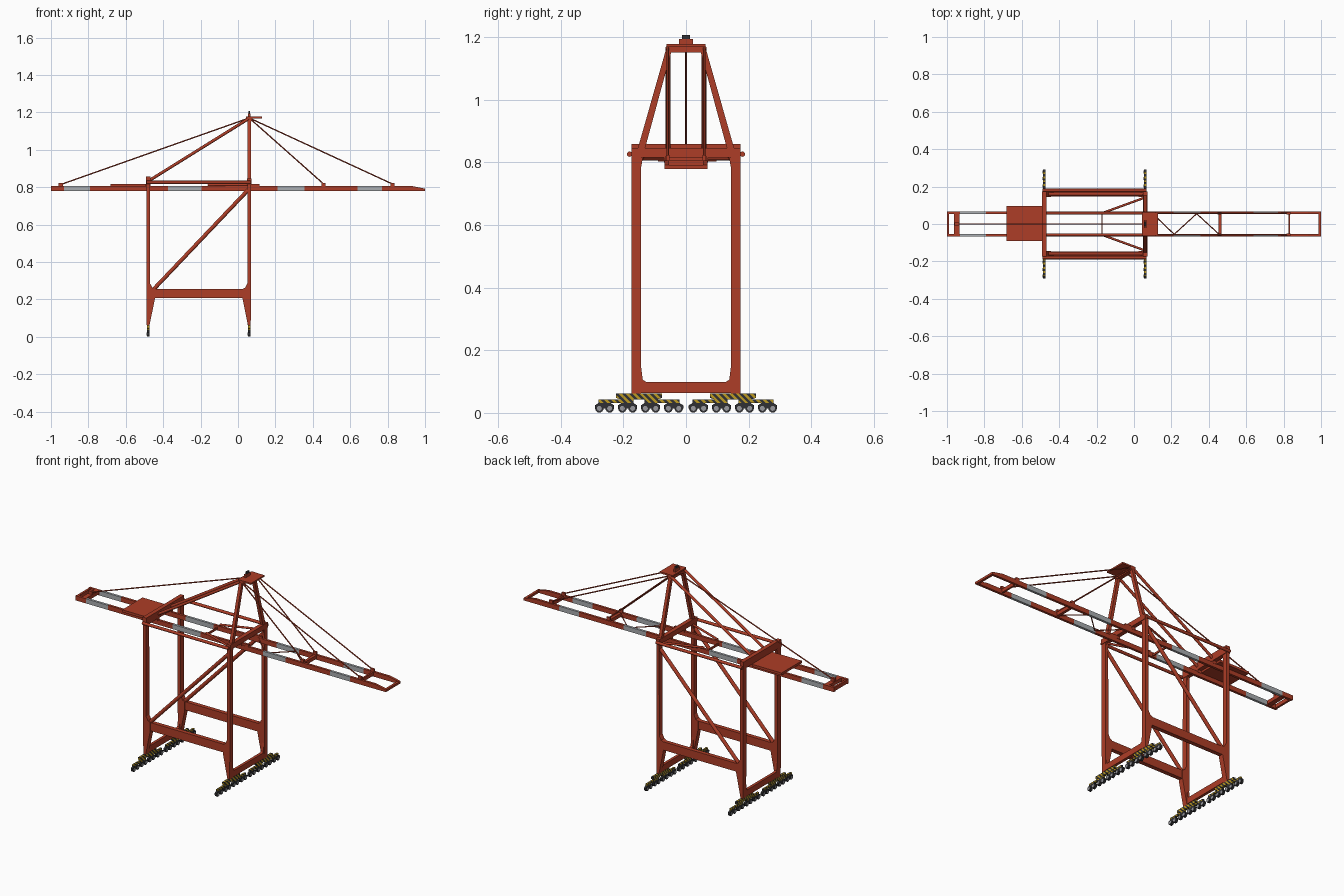
import bpy, bmesh, math
from mathutils import Vector, Matrix

if "Cube" in bpy.data.objects:
    bpy.data.objects.remove(bpy.data.objects["Cube"])


def material(name, rgb):
    m = bpy.data.materials.new(name)
    m.diffuse_color = (*rgb, 1)
    m.use_nodes = True
    m.node_tree.nodes["Principled BSDF"].inputs["Base Color"].default_value = m.diffuse_color
    return m


RED = material("rust_red_paint", (0.42, 0.047, 0.02))
GREY = material("light_grey_paint", (0.40, 0.42, 0.44))
YELLOW = material("warning_yellow", (0.52, 0.33, 0.015))
DARK = material("dark_steel", (0.03, 0.03, 0.033))
STEEL = material("wheel_steel", (0.33, 0.33, 0.35))


def finish(name, bm, *mats):
    bmesh.ops.recalc_face_normals(bm, faces=bm.faces)
    me = bpy.data.meshes.new(name)
    bm.to_mesh(me)
    bm.free()
    for m in mats:
        me.materials.append(m)
    ob = bpy.data.objects.new(name, me)
    bpy.context.collection.objects.link(ob)
    return ob


def add_box(bm, lo, hi):
    lo, hi = Vector(lo), Vector(hi)
    mat = Matrix.Translation((lo + hi) / 2) @ Matrix.Diagonal((*(hi - lo), 1))
    bmesh.ops.create_cube(bm, size=1, matrix=mat)


def box(name, lo, hi, mat=RED):
    bm = bmesh.new()
    add_box(bm, lo, hi)
    return finish(name, bm, mat)


def add_prism(bm, pts, axis, a, b):
    # extrude a profile (x,z) along y, or (y,z) along x
    def pos(p, t):
        return (p[0], t, p[1]) if axis == "y" else (t, p[0], p[1])
    va = [bm.verts.new(pos(p, a)) for p in pts]
    vb = [bm.verts.new(pos(p, b)) for p in pts]
    bm.faces.new(va)
    bm.faces.new(vb[::-1])
    for i in range(len(pts)):
        j = (i + 1) % len(pts)
        bm.faces.new((va[i], vb[i], vb[j], va[j]))


def prism(name, pts, axis, a, b, mat=RED):
    bm = bmesh.new()
    add_prism(bm, pts, axis, a, b)
    return finish(name, bm, mat)


def tube(name, p, q, r, mat=RED, sides=12):
    p, q = Vector(p), Vector(q)
    d = q - p
    bm = bmesh.new()
    m = Matrix.Translation((p + q) / 2) @ d.to_track_quat("Z", "Y").to_matrix().to_4x4()
    if sides == 4:
        m = m @ Matrix.Rotation(math.pi / 4, 4, "Z")
    bmesh.ops.create_cone(bm, cap_ends=True, segments=sides, radius1=r, radius2=r,
                          depth=d.length, matrix=m)
    if sides > 4:
        for f in bm.faces:
            f.smooth = len(f.verts) == 4
    return finish(name, bm, mat)


def cut(bm, co, no):
    bmesh.ops.bisect_plane(bm, geom=bm.verts[:] + bm.edges[:] + bm.faces[:],
                           plane_co=co, plane_no=no)


def striped_beam(name, x, hw, pts, step=0.011):
    # profile in (y,z), cut into slanted warning stripes
    bm = bmesh.new()
    add_prism(bm, pts, "x", x - hw, x + hw)
    for i in range(-40, 41):
        cut(bm, (0, i * step, 0), (0, 1, 1))
    for f in bm.faces:
        c = f.calc_center_median()
        f.material_index = math.floor((c.y + c.z) / step) % 2
    return finish(name, bm, YELLOW, DARK)


XR, XF = -0.48, 0.06      # rear and front portal
SIDES = (-1, 1)

# Portal legs with flared lower part, and cross beams
for x, d, tag, top in ((XR, 1, "rear", 0.858), (XF, -1, "front", 0.845)):
    prof = [(-.008, .062), (.007, .062), (.036, .205), (.036, .255), (.022, .262),
            (.010, .285), (.009, top), (-.009, top), (-.009, .205)]
    for s in SIDES:
        prism(tag + "_leg", [(x + d * a, z) for a, z in prof], "y", s * .144, s * .174)
        # corner gussets inside the portal
        for z0, z1, n in ((.098, .16, "lower"), (.818, .775, "upper")):
            prism(f"{tag}_{n}_gusset", [(s * .145, z1), (s * .145, z0), (s * .125, z0),
                                        (s * .138, z0 + (z1 - z0) * .12)], "x", x - .007, x + .007)
    box(tag + "_sill_beam", (x - .008, -.15, .064), (x + .008, .15, .099))
    box(tag + "_top_beam", (x - .012, -.174, .815), (x + .012, .174, top))

# Side framing between portals
for s in SIDES:
    box("lower_side_beam", (XR, min(s * .147, s * .171), .207), (XF, max(s * .147, s * .171), .255))
    tube("side_diagonal", (XR + .03, s * .159, .255), (XF - .006, s * .159, .785), .0105)
    tube("upper_side_tube", (XR - .008, s * .180, .826), (XF + .006, s * .180, .826), .0085)
    tube("boom_side_strut", (-.16, s * .062, .812), (XF, s * .142, .812), .006)
    # Tower above the front portal and its back stays
    prism("tower_leg", [(s * .155, .84), (s * .132, .84), (s * .045, 1.16), (s * .064, 1.16)],
          "x", XF - .009, XF + .009)
    tube("tower_back_stay", (XF - .005, s * .058, 1.165), (XR + .005, s * .058, .835), .008)

# Tower head
box("tower_head_beam", (XF - .012, -.063, 1.15), (XF + .012, .063, 1.177))
box("tower_platform", (XF - .018, -.062, 1.168), (.127, .062, 1.177))
box("tower_cap", (XF - .006, -.022, 1.177), (XF + .006, .022, 1.194))
box("tower_sheave", (XF - .004, -.013, 1.194), (XF + .004, .013, 1.206), DARK)

# Boom girders with painted bands
BANDS = ((-.93, -.79), (-.375, -.195), (.21, .355), (.64, .77))
for s in SIDES:
    bm = bmesh.new()
    add_prism(bm, [(-1, .779), (1, .779), (1, .792), (.93, .806), (-1, .806)],
              "y", s * .054, s * .068)
    for band in BANDS:
        for bx in band:
            cut(bm, (bx, 0, 0), (1, 0, 0))
    for f in bm.faces:
        cx = f.calc_center_bounds().x
        on = any(a < cx < b for a, b in BANDS)
        f.material_index = int(on)
    finish("boom_girder", bm, RED, GREY)
    # hangers and hinge at the portals
    for x in (XR, XF):
        box("boom_hanger", (x - .012, s * .061 - .009, .80), (x + .012, s * .061 + .009, .82))
    box("boom_hinge", (XF + .01, s * .061 - .006, .80), (XF + .055, s * .061 + .006, .818))
    # forestays
    for x in (.46, .83):
        tube("forestay", (XF, s * .058, 1.17), (x, s * .058, .815), .0035, RED, 8)
        box("stay_lug", (x - .014, s * .058 - .006, .80), (x + .008, s * .058 + .006, .823))

# Boom cross members
for x, w, z0, z1 in ((-.994, .006, .782, .804), (-.948, .014, .785, .806), (-.172, .003, .785, .797),
                     (.46, .008, .785, .806), (.83, .005, .785, .806), (.993, .007, .779, .792)):
    box("boom_cross_beam", (x - w, -.058, z0), (x + w, .058, z1))
zig = [(.10, .055), (.215, -.055), (.335, .055), (.455, -.055)]
for p, q in zip(zig, zig[1:]):
    tube("boom_lacing", (*p, .792), (*q, .792), .003, RED, 8)

# Rear stay on the centre line
tube("rear_stay", (XF, 0, 1.17), (-.945, 0, .815), .0035, RED, 8)
box("rear_stay_lug", (-.96, -.008, .80), (-.935, .008, .823))

# Machinery deck
box("machinery_deck", (-.683, -.09, .803), (-.492, .097, .817))

# Travelling gear at the four corners
for x in (XR, XF):
    for s in SIDES:
        c = s * .15
        striped_beam("main_equalizer", x, .007, [(c - .074, .062), (c - .074, .048), (c - .055, .042),
                     (c + .055, .042), (c + .074, .048), (c + .074, .062)])
        for k in SIDES:
            e = c + k * .073
            striped_beam("small_equalizer", x, .006,
                         [(e - .056, .042), (e - .056, .032), (e + .056, .032), (e + .056, .042)])
        frames, wheels, hubs = bmesh.new(), bmesh.new(), bmesh.new()
        for i in range(4):
            b = c + (i - 1.5) * .0735
            add_prism(frames, [(b - .031, .014), (b - .031, .024), (b - .015, .034), (b + .015, .034),
                               (b + .031, .024), (b + .031, .014)], "x", x - .006, x + .006)
            for k in SIDES:
                m = Matrix.Translation((x, b + k * .0165, .0145)) @ Matrix.Rotation(math.pi / 2, 4, "Y")
                for bmx, r, w in ((wheels, .0135, .013), (hubs, .008, .016)):
                    bmesh.ops.create_cone(bmx, cap_ends=True, segments=16, radius1=r,
                                          radius2=r, depth=w, matrix=m)
        finish("bogie_frames", frames, DARK)
        finish("bogie_wheels", wheels, DARK)
        finish("wheel_hubs", hubs, STEEL)
